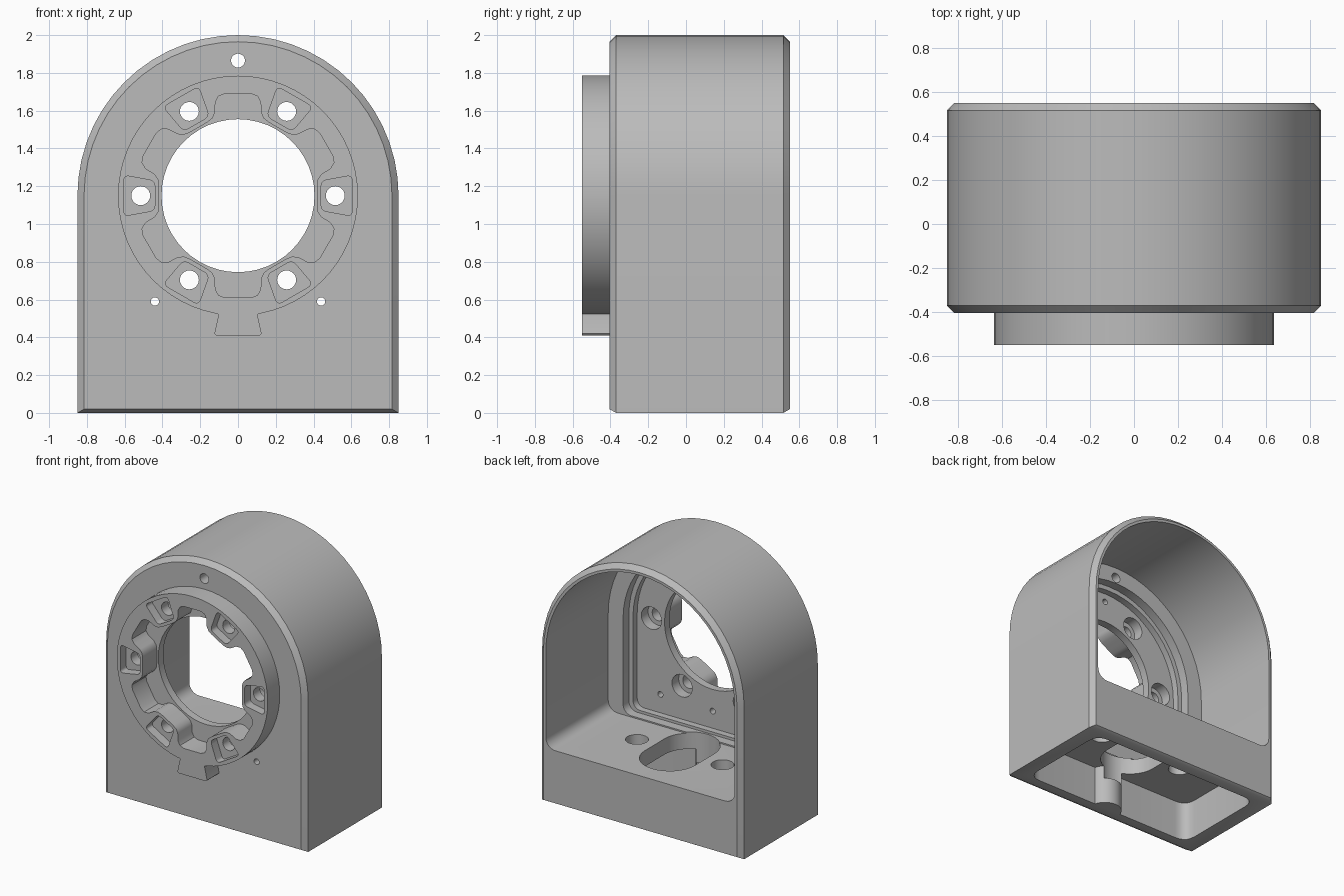
import bpy, bmesh, math
from math import sin, cos, pi, radians
from mathutils import Vector

if "Cube" in bpy.data.objects:
    bpy.data.objects.remove(bpy.data.objects["Cube"], do_unlink=True)

CZ = 1.15            # height of the bore axis
FLOOR = 0.42         # top of the inner floor

grey = bpy.data.materials.new("plain grey")
grey.use_nodes = True
grey.diffuse_color = (0.5, 0.5, 0.5, 1)
grey.node_tree.nodes["Principled BSDF"].inputs["Base Color"].default_value = (0.5, 0.5, 0.5, 1)


# ---- profile helpers ----
def arc(cx, cz, r, a0, a1, n):
    return [(cx + r * cos(radians(a0 + (a1 - a0) * i / n)),
             cz + r * sin(radians(a0 + (a1 - a0) * i / n))) for i in range(n + 1)]


def circle(cx, cz, r, n=32):
    return arc(cx, cz, r, 0, 360, n)[:-1]


def arch(r, z0, c=0):
    top = arc(0, CZ, r, 0, 180, 28)
    if not c:
        return top + [(-r, z0), (r, z0)]
    return top + arc(c - r, z0 + c, c, 180, 270, 6) + arc(r - c, z0 + c, c, 270, 360, 6)


def rounded(pts, r, n=5):
    """Round every corner of a convex polygon."""
    out = []
    for i, p in enumerate(pts):
        p = Vector(p)
        a = p + (Vector(pts[i - 1]) - p).normalized() * r
        b = p + (Vector(pts[(i + 1) % len(pts)]) - p).normalized() * r
        for k in range(n + 1):
            t = k / n
            out.append(tuple(a * (1 - t) ** 2 + p * 2 * t * (1 - t) + b * t * t))
    return out


def spin(pts, deg):
    """Map (radial, tangential) points to the face at an angle about the bore."""
    c, s = cos(radians(deg)), sin(radians(deg))
    return [(r * c - t * s, CZ + r * s + t * c) for r, t in pts]


# ---- solid helpers ----
def loft(name, sections, axis="y"):
    bm = bmesh.new()
    rings = []
    for pts, d in sections:
        rings.append([bm.verts.new((a, d, b) if axis == "y" else (a, b, d)) for a, b in pts])
    n = len(rings[0])
    for lo, hi in zip(rings, rings[1:]):
        for i in range(n):
            j = (i + 1) % n
            bm.faces.new((lo[i], lo[j], hi[j], hi[i]))
    bm.faces.new(rings[0])
    bm.faces.new(rings[-1])
    bmesh.ops.recalc_face_normals(bm, faces=bm.faces)
    me = bpy.data.meshes.new(name)
    bm.to_mesh(me)
    bm.free()
    me.materials.append(grey)
    ob = bpy.data.objects.new(name, me)
    bpy.context.collection.objects.link(ob)
    return ob


def prism(name, pts, d0, d1, axis="y"):
    return loft(name, [(pts, d0), (pts, d1)], axis)


def combine(target, tool, operation="DIFFERENCE"):
    tool.hide_render = True
    mod = target.modifiers.new(operation.lower(), "BOOLEAN")
    mod.operation = operation
    mod.solver = "EXACT"
    mod.object = tool
    bpy.context.view_layer.objects.active = target
    bpy.ops.object.modifier_apply(modifier=mod.name)
    bpy.data.objects.remove(tool, do_unlink=True)


def cut(pts, d0, d1, axis="y"):
    combine(housing, prism("cutter", pts, d0, d1, axis))


# ---- arched body with chamfered rims ----
housing = loft("housing", [(arch(0.815, 0.02), -0.405), (arch(0.85, 0), -0.37),
                           (arch(0.85, 0), 0.515), (arch(0.815, 0.02), 0.55)])

# ---- front flange with dovetail key ----
combine(housing, prism("flange", circle(0, CZ, 0.635, 64), -0.55, -0.38), "UNION")
key = [(-0.105, 0.6), (-0.105, 0.51), (-0.125, 0.42), (-0.115, 0.41),
       (0.115, 0.41), (0.125, 0.42), (0.105, 0.51), (0.105, 0.6)]
combine(housing, prism("key", key, -0.55, -0.38), "UNION")

# ---- rear cavity, stepped towards the front wall ----
cut(arch(0.795, FLOOR, 0.08), -0.2, 0.7)
cut(arch(0.67, FLOOR + 0.01, 0.07), -0.27, 0.0)
cut(arch(0.635, FLOOR + 0.03, 0.06), -0.32, -0.1)

# ---- central bore with six lobed recesses ----
half = [(0.07, 0.54), (0.103, 0.527), (0.12, 0.495), (0.122, 0.44),
        (0.135, 0.41), (0.16, 0.39), (0.19, 0.372)]
lobe = [(r, -t) for t, r in reversed(half)] + [(r, t) for t, r in half]
lobes = [p for k in range(6) for p in spin(lobe, 30 + 60 * k)]
cut(lobes, -0.7, -0.38)
cut(circle(0, CZ, 0.405, 48), -0.7, -0.1)

# ---- bolt pockets, bolt holes and rear counterbores ----
wedge = rounded([(0.44, -0.078), (0.605, -0.108), (0.605, 0.108), (0.44, 0.078)], 0.03)
for k in range(6):
    x, z = spin([(0.515, 0)], 60 * k)[0]
    cut(spin(wedge, 60 * k), -0.7, -0.48)
    cut(circle(x, z, 0.05, 24), -0.7, -0.1)
    cut(circle(x, z, 0.085, 24), -0.4, -0.1)

# ---- small pin holes, through and blind ----
cut(circle(0, 1.865, 0.037, 20), -0.7, 0)
for s in (-1, 1):
    cut(circle(0.44 * s, 0.59, 0.022, 16), -0.7, 0)
    cut(circle(0, CZ + 0.57 * s, 0.022, 16), -0.42, -0.1)

# ---- hollow underside with a boss on the front wall ----
MID = 0.075
base = rounded([(-0.73, MID - 0.37), (0.73, MID - 0.37), (0.73, MID + 0.39), (-0.73, MID + 0.39)], 0.1)
hollow = prism("hollow", base, -0.1, 0.3, "z")
combine(hollow, prism("boss", circle(0, MID - 0.4, 0.12), -0.2, 0.4, "z"))
combine(housing, hollow)

# ---- cable slot and screw holes through the floor ----
slot = arc(0, MID + 0.12, 0.21, 0, 180, 16) + arc(0, MID - 0.12, 0.21, 180, 360, 16)
cut(slot, 0.2, 0.5, "z")
for s in (-1, 1):
    cut(circle(0.36 * s, MID, 0.08, 24), 0.2, 0.5, "z")

# ---- shading ----
bpy.ops.object.select_all(action="DESELECT")
housing.select_set(True)
bpy.context.view_layer.objects.active = housing
bpy.ops.object.shade_smooth_by_angle(angle=radians(30))
